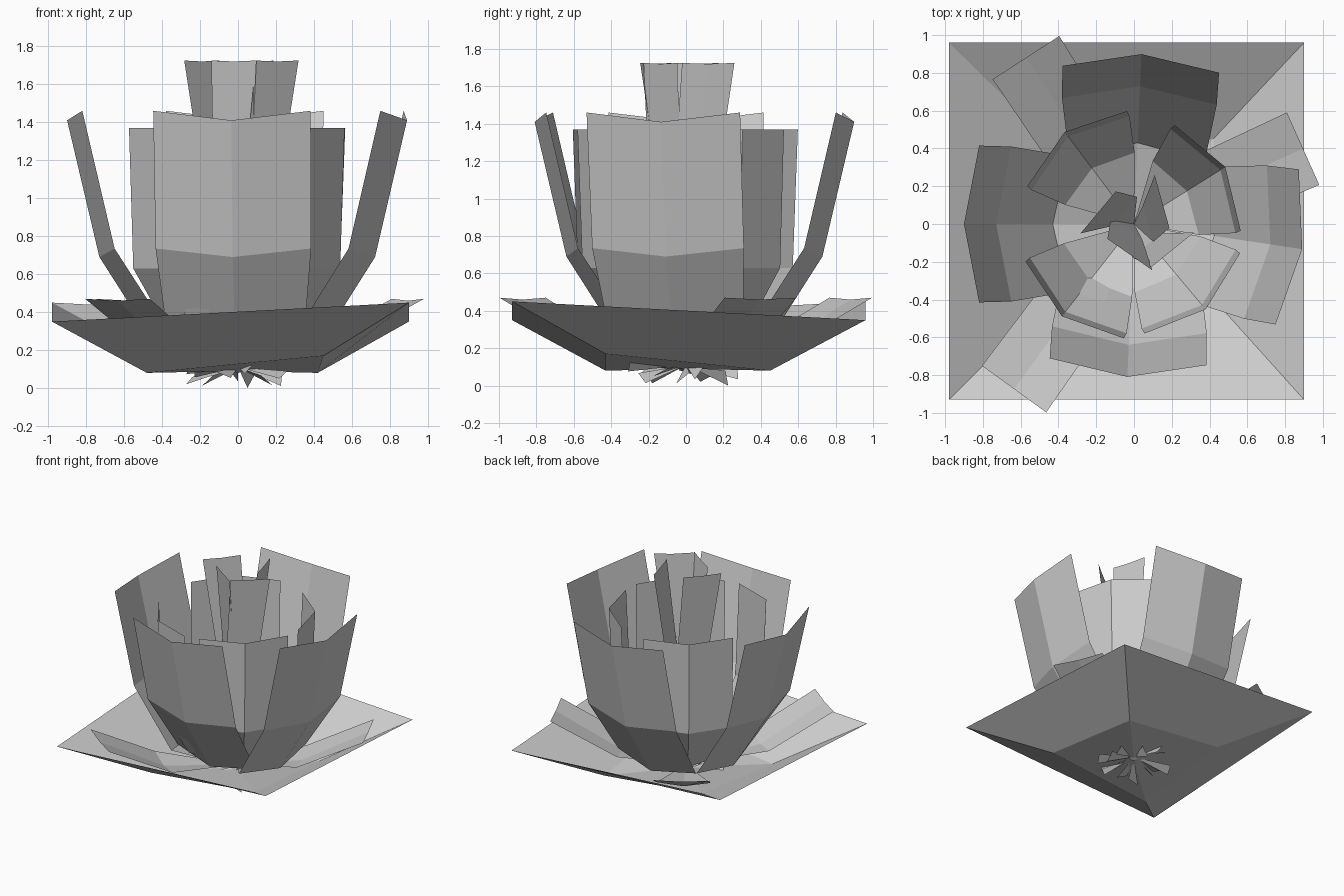
import bpy
import math
import random

if "Cube" in bpy.data.objects:
    bpy.data.objects.remove(bpy.data.objects["Cube"])

random.seed(4)


def mesh_object(name, verts, faces):
    me = bpy.data.meshes.new(name)
    me.from_pydata(verts, [], faces)
    me.update()
    ob = bpy.data.objects.new(name, me)
    bpy.context.collection.objects.link(ob)
    return ob


def petal(name, angle, base_z, rows, grow=0.0):
    """Creased petal fanning from a base point.
    row = (edge radius, middle radius, half width, edge z, middle z, sideways shift)"""
    a = math.radians(angle)
    c, s = math.cos(a), math.sin(a)
    verts, faces = [(0, 0, base_z)], []
    for re, rm, hw, ze, zm, t in rows:
        for r, side, z in ((re, -hw, ze), (rm, 0, zm), (re, hw, ze)):
            r, side = r + grow, side + t
            verts.append((r * c - side * s, r * s + side * c, z))
    faces += [(0, 1, 2), (0, 2, 3)]
    for i in range(len(rows) - 1):
        k = 1 + 3 * i
        faces += [(k, k + 3, k + 4, k + 1), (k + 1, k + 4, k + 5, k + 2)]
    return mesh_object(name, verts, faces)


# Wide square leaf dish at the bottom
outer = [(-.98, -.93, .35), (.90, -.93, .45), (.90, .96, .35), (-.98, .96, .45)]
inner = [(-.48, -.43, .08), (.45, -.43, .17), (.42, .45, .08), (-.46, .45, .17)]
faces = [(i, (i + 1) % 4, 4 + (i + 1) % 4, 4 + i) for i in range(4)]
faces += [(4 + i, 4 + (i + 1) % 4, 8) for i in range(4)]
mesh_object("leaf_dish", outer + inner + [(0, 0, .09)], faces)

# Three low sepals lying over the dish
sepal_rows = [(.50, .50, .20, .22, .19, 0), (1.0, 1.0, .21, .47, .46, 0)]
for i, (ang, grow) in enumerate(((123, .05), (24, -.02), (234, .08))):
    petal(f"sepal_{i}", ang, .11, sepal_rows, grow)

# Four large outer petals
outer_rows = [(.35, .43, .36, .27, .22, 0),
              (.65, .73, .41, .735, .69, 0),
              (.82, .90, .415, 1.46, 1.41, 0)]
for i, (ang, grow) in enumerate(((-92.5, -.09), (-8.5, 0), (87.5, 0), (180, 0))):
    petal(f"outer_petal_{i}", ang, .08, outer_rows, grow)

# Four upright inner petals
inner_rows = [(.29, .36, .23, .31, .26, 0),
              (.46, .57, .325, .63, .63, 0),
              (.49, .60, .33, 1.37, 1.37, 0)]
for i, (ang, grow) in enumerate(((127, .01), (32, -.03), (-50, -.01), (232, .02))):
    petal(f"inner_petal_{i}", ang, .10, inner_rows, grow)

# Tall pinwheel of core petals
core_rows = [(.07, .07, .10, .62, .62, -.02),
             (.175, .175, .145, 1.725, 1.72, .075)]
for i, (ang, grow) in enumerate(((15.5, 0), (140, .01), (235, -.03), (-51, .06))):
    petal(f"core_petal_{i}", ang, .12, core_rows, grow)

# Small twisted rootlets crossing under and over the dish centre
for i in range(14):
    a = math.radians(i * 360 / 14 + random.uniform(-8, 8))
    c, s = math.cos(a), math.sin(a)
    length = random.uniform(.22, .31)
    tilt = random.choice((-1, 1)) * random.uniform(.3, 1.1)
    w, h = .045 * math.cos(tilt), .045 * math.sin(tilt)
    z = (.04, .07, .11)[i % 3]
    mesh_object(f"rootlet_{i}", [
        (0, 0, .11),
        (length * c - w * s, length * s + w * c, z + h),
        (length * c + w * s, length * s - w * c, z - h)], [(0, 1, 2)])
